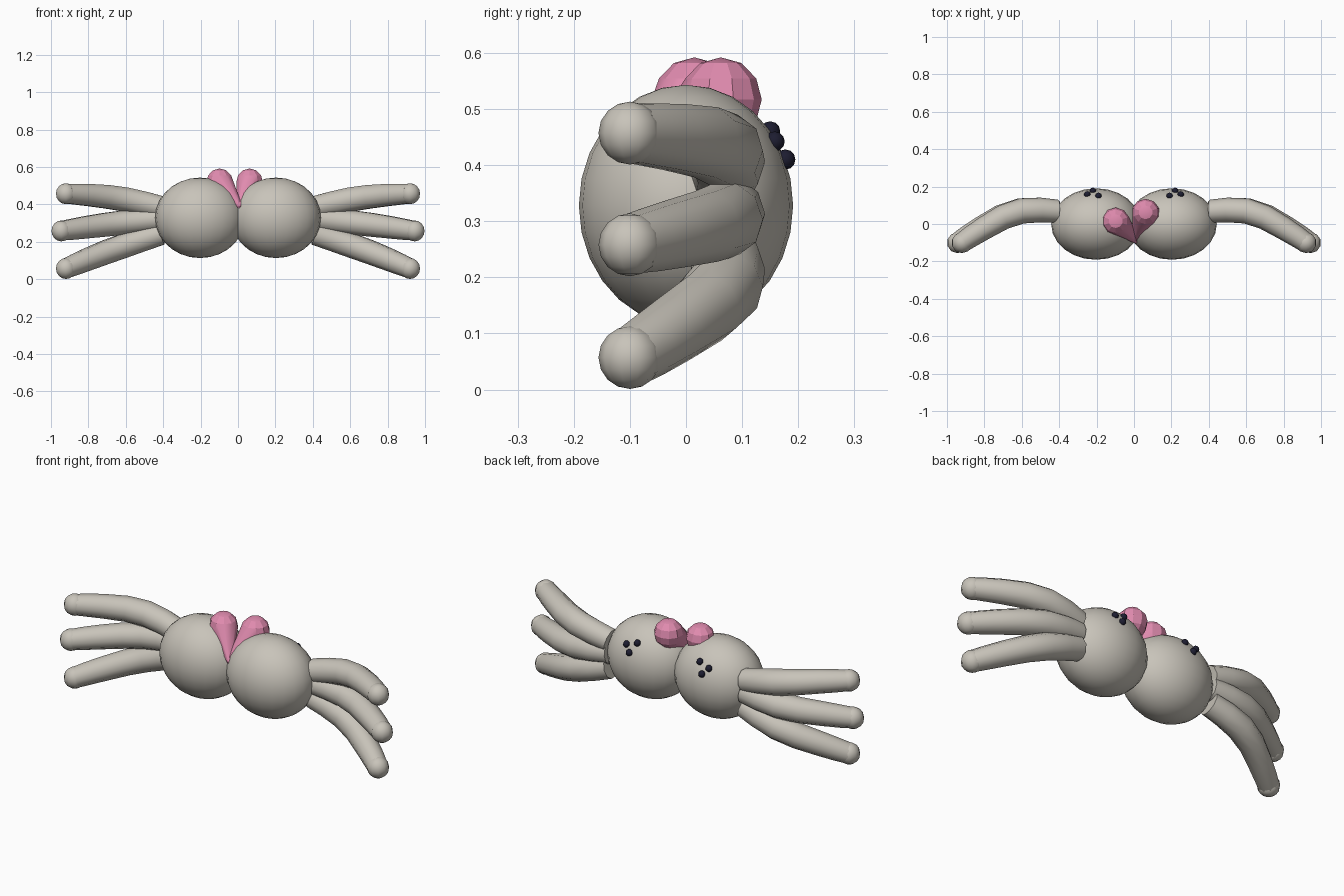
import bpy, bmesh, math
from mathutils import Vector, Matrix

cube = bpy.data.objects.get("Cube")
if cube:
    bpy.data.objects.remove(cube, do_unlink=True)


def material(name, rgb):
    m = bpy.data.materials.new(name)
    m.use_nodes = True
    m.diffuse_color = (*rgb, 1)
    bsdf = m.node_tree.nodes["Principled BSDF"]
    bsdf.inputs["Base Color"].default_value = (*rgb, 1)
    bsdf.inputs["Roughness"].default_value = 0.7
    return m


GREY = material("warm grey", (0.58, 0.55, 0.49))
PINK = material("pink", (0.75, 0.26, 0.43))
DARK = material("dark navy", (0.012, 0.012, 0.03))


def finish(bm, name, mat, angle=60):
    bmesh.ops.recalc_face_normals(bm, faces=bm.faces)
    mesh = bpy.data.meshes.new(name)
    bm.to_mesh(mesh)
    bm.free()
    mesh.materials.append(mat)
    obj = bpy.data.objects.new(name, mesh)
    bpy.context.collection.objects.link(obj)
    bpy.ops.object.select_all(action="DESELECT")
    obj.select_set(True)
    bpy.context.view_layer.objects.active = obj
    bpy.ops.object.shade_smooth_by_angle(angle=math.radians(angle))
    return obj


def add_ball(bm, centre, radii, segments, rings):
    mat = Matrix.Translation(centre) @ Matrix.Diagonal((*radii, 1))
    bmesh.ops.create_uvsphere(bm, u_segments=segments, v_segments=rings, radius=1, matrix=mat)


def ball(name, centre, radii, mat, segments=10, rings=8):
    bm = bmesh.new()
    add_ball(bm, centre, radii, segments, rings)
    finish(bm, name, mat)


def tube(name, points, radii, mat, sides=10):
    """Loft rings along a path and cap both ends."""
    bm = bmesh.new()
    rings = []
    for i, p in enumerate(points):
        tangent = (points[min(i + 1, len(points) - 1)] - points[max(i - 1, 0)]).normalized()
        side = tangent.cross(Vector((0, 0, 1))).normalized()
        up = side.cross(tangent)
        turns = [math.tau * k / sides for k in range(sides)]
        rings.append([bm.verts.new(p + radii[i] * (side * math.cos(a) + up * math.sin(a)))
                      for a in turns])
    for a, b in zip(rings, rings[1:]):
        for k in range(sides):
            j = (k + 1) % sides
            bm.faces.new((a[k], a[j], b[j], b[k]))
    bm.faces.new(rings[0])
    bm.faces.new(rings[-1])
    finish(bm, name, mat)


# Leg profile shared by all legs: x, y, radius
LEG = [(0.41, 0.068, 0.062), (0.50, 0.075, 0.066), (0.60, 0.070, 0.068), (0.70, 0.036, 0.066),
       (0.80, -0.022, 0.062), (0.87, -0.066, 0.058), (0.915, -0.097, 0.054)]
# Leg kinds: name, root height, tip height, upward bulge, extra reach
LEGS = [("upper", 0.385, 0.457, 0.015, 0.0),
        ("middle", 0.322, 0.258, 0.005, 0.024),
        ("lower", 0.242, 0.057, 0.010, 0.0)]
EYES = [(0.19, 0.150, 0.460), (0.25, 0.158, 0.442), (0.22, 0.177, 0.410)]

for side, s in (("left", 1), ("right", -1)):
    # Round body half
    ball(f"body_{side}", (s * 0.203, 0, 0.328), (0.24, 0.191, 0.215), GREY, 24, 14)

    # Three curved legs with rounded feet
    for kind, root, tip, bulge, reach in LEGS:
        points = []
        for x, y, r in LEG:
            t = (x - 0.41) / 0.51
            z = root + (tip - root) * t + bulge * math.sin(math.pi * t)
            points.append(Vector((s * (x + reach * t), y, z)))
        tube(f"{kind}_leg_{side}", points, [r for x, y, r in LEG], GREY)
        ball(f"{kind}_foot_{side}", (s * (0.92 + reach), -0.1, tip), (0.056,) * 3, GREY)

    # Cluster of three small eyes
    for i, (x, y, z) in enumerate(EYES):
        ball(f"eye_{side}_{i + 1}", (s * x, y, z), (0.018,) * 3, DARK, 8, 6)

# Heart: each half is a hull from a round lobe down to the shared point
for side, lobe in (("right", (-0.098, 0.015, 0.517)), ("left", (0.062, 0.062, 0.517))):
    bm = bmesh.new()
    add_ball(bm, lobe, (0.075, 0.073, 0.075), 10, 6)
    add_ball(bm, (0.010, -0.085, 0.39), (0.016, 0.02, 0.016), 6, 4)
    hull = bmesh.ops.convex_hull(bm, input=bm.verts)
    bmesh.ops.delete(bm, geom=[g for g in hull["geom_interior"] if isinstance(g, bmesh.types.BMVert)],
                     context="VERTS")
    # Drop leftover sphere faces that ended up inside the hull
    inner = [f for f in bm.faces if any(len(e.link_faces) == 1 for e in f.edges)]
    bmesh.ops.delete(bm, geom=inner, context="FACES")
    finish(bm, f"heart_lobe_{side}", PINK, 50)
